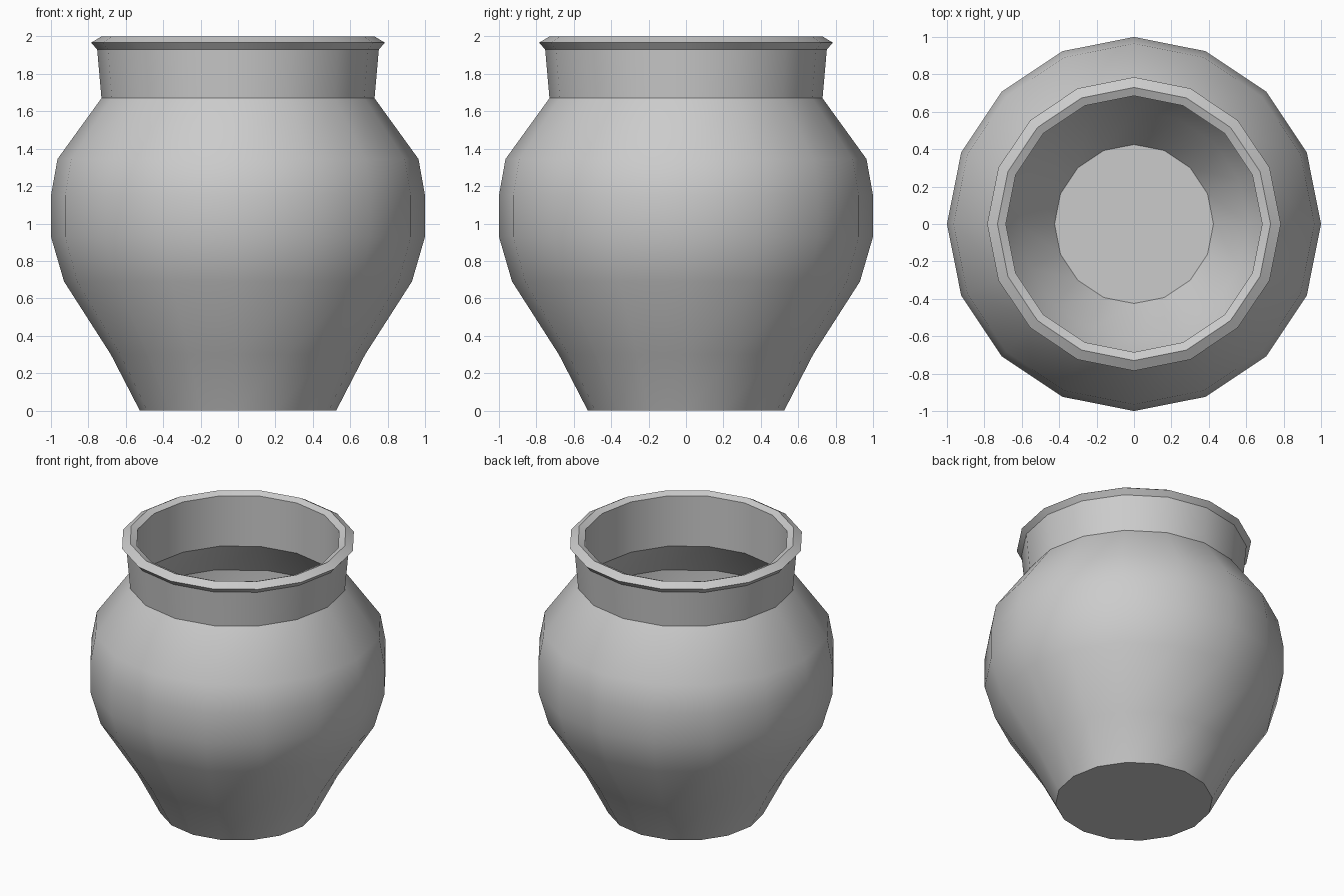
import bpy
import bmesh
import math

if "Cube" in bpy.data.objects:
    bpy.data.objects.remove(bpy.data.objects["Cube"])

SIDES = 16

# Profile as (radius, height): outside from foot to rim, then down the inside
profile = [
    (0.525, 0.0), (0.68, 0.30), (0.93, 0.69), (1.0, 0.93), (1.0, 1.15),
    (0.965, 1.345), (0.73, 1.67),                   # belly and shoulder
    (0.753, 1.93), (0.785, 1.967), (0.73, 2.0),     # neck and rim
    (0.685, 1.98), (0.685, 1.61),                   # inner neck
    (0.90, 1.335), (0.90, 0.97), (0.84, 0.70), (0.61, 0.32), (0.425, 0.06),
]

# Revolve the profile into a closed pot
bm = bmesh.new()
rings = []
for r, z in profile:
    rings.append([bm.verts.new((r * math.cos(2 * math.pi * i / SIDES),
                                r * math.sin(2 * math.pi * i / SIDES), z))
                  for i in range(SIDES)])
for low, high in zip(rings, rings[1:]):
    for i in range(SIDES):
        j = (i + 1) % SIDES
        bm.faces.new((low[i], low[j], high[j], high[i]))

# Underside and inner floor
bm.faces.new(rings[0][::-1])
bm.faces.new(rings[-1])
bmesh.ops.recalc_face_normals(bm, faces=bm.faces[:])

mesh = bpy.data.meshes.new("pot")
bm.to_mesh(mesh)
bm.free()
pot = bpy.data.objects.new("pot", mesh)
bpy.context.collection.objects.link(pot)

# Smooth body with sharp rim, neck and foot edges
bpy.context.view_layer.objects.active = pot
pot.select_set(True)
bpy.ops.object.shade_smooth_by_angle(angle=math.radians(30))
